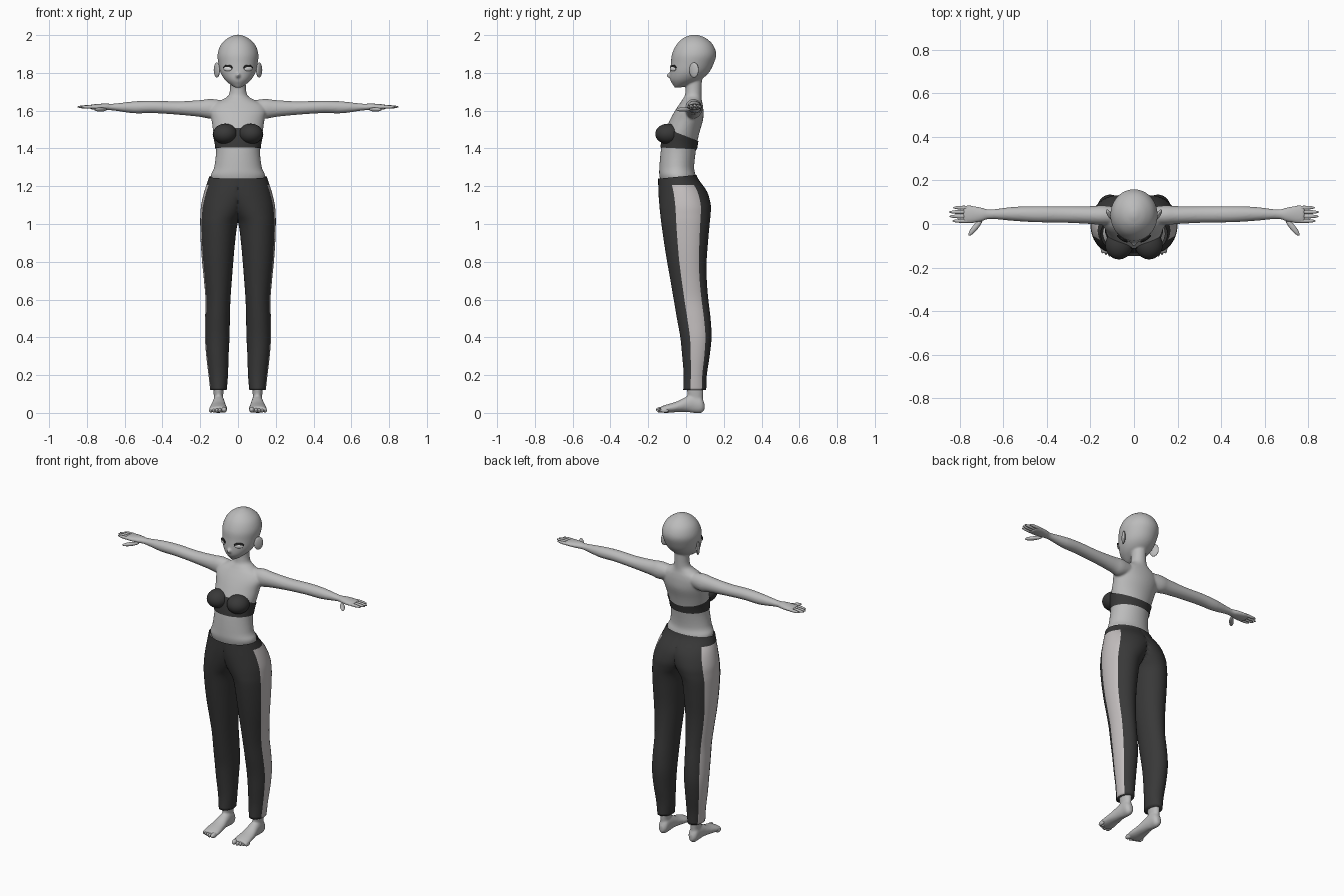
import bpy, bmesh, math
from mathutils import Matrix, Vector

cube = bpy.data.objects.get("Cube")
if cube:
    bpy.data.objects.remove(cube, do_unlink=True)


def material(name, r, g, b):
    m = bpy.data.materials.new(name)
    m.use_nodes = True
    m.diffuse_color = (r, g, b, 1)
    m.node_tree.nodes["Principled BSDF"].inputs["Base Color"].default_value = (r, g, b, 1)
    return m


skin = material("skin grey", .5, .5, .5)
cloth = material("dark cloth", .04, .04, .04)
stripe = material("pale stripe", .55, .52, .52)
white = material("eye white", .8, .8, .8)
lash = material("lash black", .015, .015, .015)


def spline(rows, steps=4):
    """Smooth interpolation through the stations."""
    out = []
    for i in range(len(rows) - 1):
        p = [rows[max(0, min(len(rows) - 1, i + k))] for k in (-1, 0, 1, 2)]
        for j in range(steps):
            t = j / steps
            out.append([b + t / 2 * (c - a + t * (2*a - 5*b + 4*c - d + t * (3*(b - c) + d - a)))
                        for a, b, c, d in zip(*p)])
    return out + [list(rows[-1])]


def tube(bm, axis, rows, sides=48, side=1, grow=0, paint=None, clamp=False):
    """Loft of ellipses; a station is (position, a low, a high, b low, b high)."""
    loops, rows = [], spline(rows)
    for s, a0, a1, b0, b1 in rows:
        loop = []
        for k in range(sides):
            t = math.tau * k / sides
            a = (a0 + a1) / 2 + ((a1 - a0) / 2 + grow) * math.cos(t)
            b = (b0 + b1) / 2 + ((b1 - b0) / 2 + grow) * math.sin(t)
            co = {"x": (s * side, a, b), "y": (a, s, b), "z": (a, b, s)}[axis]
            if clamp:
                co = (max(co[0], 0), co[1], co[2])
            loop.append(bm.verts.new(co))
        loops.append(loop)
    faces = [bm.faces.new(loops[0]), bm.faces.new(loops[-1][::-1])]
    for i in range(len(loops) - 1):
        for k in range(sides):
            n = (k + 1) % sides
            f = bm.faces.new((loops[i][k], loops[i][n], loops[i + 1][n], loops[i + 1][k]))
            if paint:
                angle = (360 * (k + .5) / sides + 180) % 360 - 180
                f.material_index = paint(angle, rows[i][0])
            faces.append(f)
    bmesh.ops.recalc_face_normals(bm, faces=faces)


def ellipsoid(bm, center, radii, turn=0):
    m = (Matrix.Translation(center) @ Matrix.Rotation(math.radians(turn), 4, "Z")
         @ Matrix.Diagonal((*radii, 1)))
    bmesh.ops.create_uvsphere(bm, u_segments=24, v_segments=16, radius=1, matrix=m)


def cut(bm, front, back, up):
    """Slice across the body along a line of (y, z) points, removing one side."""
    dy, dz = back[0] - front[0], back[1] - front[1]
    bmesh.ops.bisect_plane(bm, geom=bm.verts[:] + bm.edges[:] + bm.faces[:],
                           plane_co=(0, *front), plane_no=Vector((0, -dz, dy)) * up,
                           clear_outer=True)


def finish(name, bm, mats, mirror=False, remesh=0):
    me = bpy.data.meshes.new(name)
    bm.to_mesh(me)
    bm.free()
    for m in mats:
        me.materials.append(m)
    me.shade_smooth()
    ob = bpy.data.objects.new(name, me)
    bpy.context.collection.objects.link(ob)
    if mirror:
        ob.modifiers.new("mirror", "MIRROR")
    if remesh:
        r = ob.modifiers.new("fuse", "REMESH")
        r.mode, r.voxel_size, r.use_smooth_shade = "VOXEL", remesh, True
        s = ob.modifiers.new("soften", "SMOOTH")
        s.factor, s.iterations = .5, 5
    return ob


# Torso, neck, head and arms fused into one body
torso = [(1.18, -.12, .12, -.12, .06), (1.25, -.145, .145, -.14, .053),
         (1.3, -.126, .126, -.141, .043), (1.4, -.116, .116, -.132, .054),
         (1.48, -.13, .13, -.115, .07), (1.55, -.14, .14, -.085, .09),
         (1.6, -.15, .15, -.058, .092), (1.635, -.13, .13, -.035, .088),
         (1.66, -.08, .08, -.018, .083), (1.69, -.046, .046, -.004, .082),
         (1.78, -.041, .041, 0, .085)]
head = [(1.722, -.014, .014, -.06, -.03), (1.735, -.036, .036, -.068, .01),
        (1.762, -.068, .068, -.083, .075), (1.8, -.092, .092, -.085, .12),
        (1.85, -.104, .104, -.08, .147), (1.9, -.108, .108, -.074, .16),
        (1.95, -.09, .09, -.05, .142), (1.985, -.053, .053, -.013, .103),
        (2.002, -.012, .012, .03, .06)]
arm = [(.06, 0, .075, 1.58, 1.65), (.14, -.005, .085, 1.558, 1.662),
       (.2, 0, .082, 1.567, 1.656), (.32, .006, .081, 1.579, 1.649),
       (.45, .008, .081, 1.587, 1.653), (.55, .014, .079, 1.586, 1.649),
       (.66, .023, .067, 1.601, 1.637), (.7, .012, .076, 1.602, 1.638),
       (.75, .003, .085, 1.604, 1.635), (.785, .005, .084, 1.609, 1.631)]
bm = bmesh.new()
tube(bm, "z", torso)
tube(bm, "z", head)
for side in (1, -1):
    tube(bm, "x", arm, side=side)
ellipsoid(bm, (0, -.08, 1.786), (.013, .024, .014))
finish("body", bm, [skin], remesh=.006)

# Ears
bm = bmesh.new()
ellipsoid(bm, (.112, .042, 1.815), (.01, .028, .04), -30)
finish("ears", bm, [skin], mirror=True)

# Eyes with a dark rim showing above
for name, mat, lift, grow in (("eyes", white, 0, 0), ("eyelashes", lash, .004, .002)):
    bm = bmesh.new()
    ellipsoid(bm, (.054, -.068, 1.824 + lift), (.027 + grow, .008 - grow / 2, .015), 33)
    finish(name, bm, [mat], mirror=True)

# Fingers and thumbs
bm = bmesh.new()
for y, tip in ((.075, .832), (.055, .85), (.035, .848), (.014, .835)):
    ellipsoid(bm, (tip - .05, y, 1.62), (.05, .009, .009))
ellipsoid(bm, (.728, -.014, 1.606), (.05, .013, .011), -51)
finish("fingers", bm, [skin], mirror=True)

# Bandeau top: a tilted band plus two cups
bm = bmesh.new()
tube(bm, "z", torso, grow=.005)
cut(bm, (-.12, 1.512), (.07, 1.437), 1)
cut(bm, (-.13, 1.405), (.06, 1.395), -1)
finish("bandeau_band", bm, [cloth])
bm = bmesh.new()
ellipsoid(bm, (.068, -.095, 1.477), (.064, .068, .054), 12)
finish("bandeau_cups", bm, [cloth], mirror=True)

# Trousers: one leg and half the hips, mirrored, with a side stripe
leg = [(.12, .06, .147, -.015, .107), (.2, .053, .156, -.012, .11),
       (.3, .05, .168, -.02, .125), (.4, .045, .175, -.03, .135),
       (.5, .043, .174, -.048, .13), (.6, .04, .172, -.065, .118),
       (.7, .033, .18, -.082, .11), (.8, .025, .19, -.1, .109),
       (.9, .016, .197, -.116, .116), (1, .002, .2, -.13, .125),
       (1.05, -.03, .199, -.136, .13), (1.1, -.07, .195, -.141, .131),
       (1.17, -.12, .179, -.146, .112), (1.24, -.153, .156, -.147, .064),
       (1.28, -.145, .145, -.145, .05)]


def side_stripe(angle, z):
    return int(-22.5 < angle < 37.5 and z < 1.2)


bm = bmesh.new()
tube(bm, "z", leg, paint=side_stripe, clamp=True)
inner = [f for f in bm.faces if all(v.co.x < .0001 for v in f.verts)]
bmesh.ops.delete(bm, geom=inner, context="FACES")
cut(bm, (-.145, 1.24), (.055, 1.26), 1)
finish("trousers", bm, [cloth, stripe], mirror=True)

# Feet with ankles
foot = [(.098, .09, .115, .015, .05), (.08, .075, .13, 0, .085),
        (.04, .072, .132, 0, .1), (0, .068, .137, .005, .085),
        (-.05, .062, .146, .004, .06), (-.1, .056, .152, 0, .045),
        (-.135, .06, .15, .002, .033)]
ankle = [(.03, .08, .126, .02, .09), (.08, .08, .127, .012, .09),
         (.13, .075, .132, .004, .092), (.2, .075, .132, .004, .092)]
bm = bmesh.new()
tube(bm, "y", foot)
tube(bm, "z", ankle)
finish("feet", bm, [skin], mirror=True, remesh=.006)

# Toes
bm = bmesh.new()
ellipsoid(bm, (.073, -.133, .017), (.014, .026, .015))
for i in range(4):
    ellipsoid(bm, (.096 + .016 * i, -.134 + .007 * i, .013), (.009, .022, .012))
finish("toes", bm, [skin], mirror=True)
